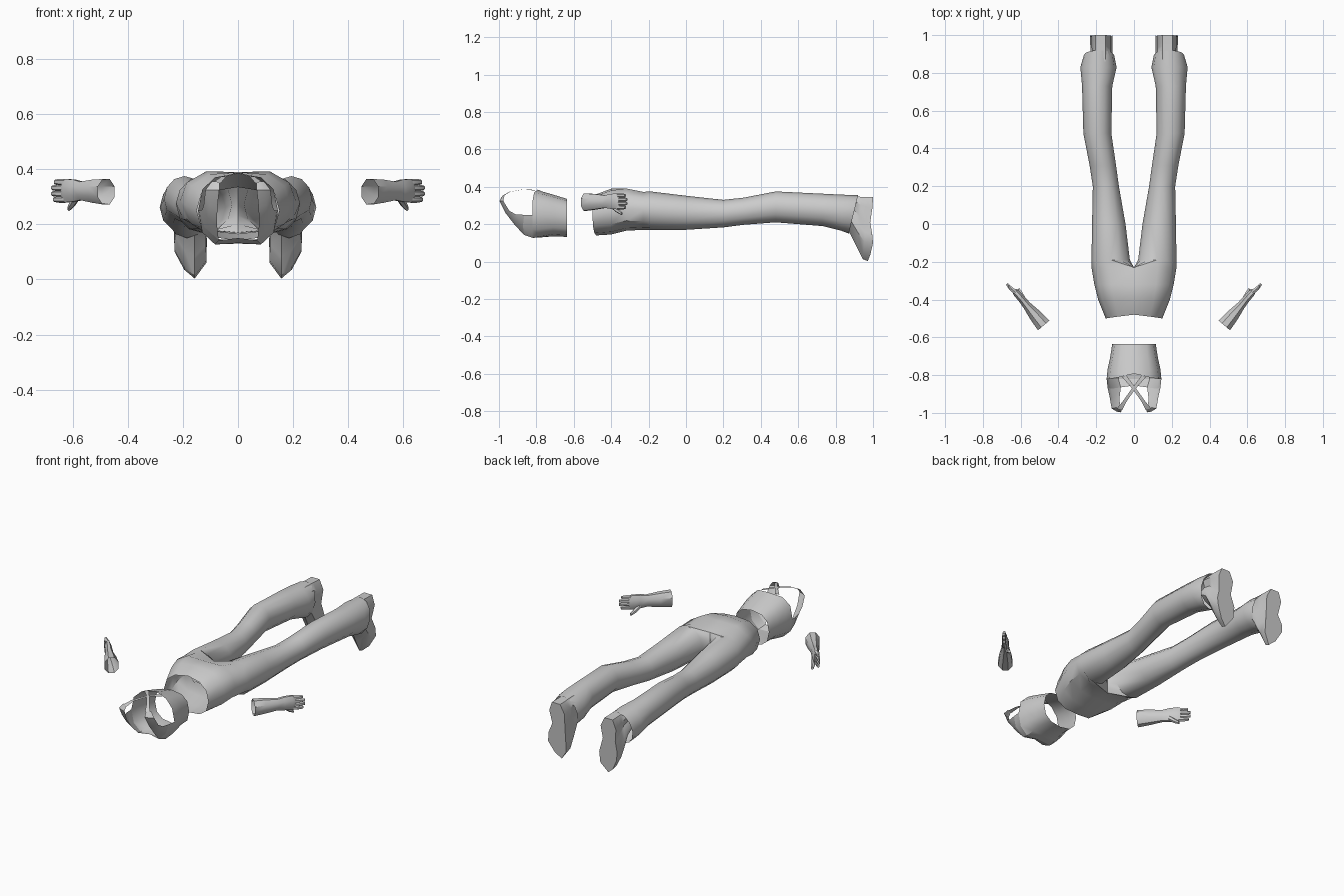
import bpy, bmesh, math
from mathutils import Vector

if "Cube" in bpy.data.objects:
    bpy.data.objects.remove(bpy.data.objects["Cube"])


def finish(name, verts, faces, mirror=True, angle=40, flip=False):
    """Make a mesh object, mirrored over x = 0 where asked."""
    bm = bmesh.new()
    vs = [bm.verts.new(v) for v in verts]
    for f in faces:
        if len({tuple(round(c, 5) for c in verts[i]) for i in f}) > 2:
            try:
                bm.faces.new([vs[i] for i in f])
            except ValueError:
                pass
    if mirror:  # drop walls lying on the mirror plane
        inner = [f for f in bm.faces if all(abs(v.co.x) < 1e-5 for v in f.verts)]
        bmesh.ops.delete(bm, geom=inner, context='FACES')
    bmesh.ops.remove_doubles(bm, verts=bm.verts, dist=1e-5)
    if mirror:
        dup = bmesh.ops.duplicate(bm, geom=bm.verts[:] + bm.edges[:] + bm.faces[:])["geom"]
        dv = [g for g in dup if isinstance(g, bmesh.types.BMVert)]
        df = [g for g in dup if isinstance(g, bmesh.types.BMFace)]
        for v in dv:
            v.co.x *= -1
        bmesh.ops.reverse_faces(bm, faces=df)
        bmesh.ops.remove_doubles(bm, verts=bm.verts, dist=1e-5)
    bmesh.ops.recalc_face_normals(bm, faces=bm.faces)
    me = bpy.data.meshes.new(name)
    bm.to_mesh(me)
    bm.free()
    ob = bpy.data.objects.new(name, me)
    bpy.context.collection.objects.link(ob)
    bpy.ops.object.select_all(action='DESELECT')
    ob.select_set(True)
    bpy.context.view_layer.objects.active = ob
    bpy.ops.object.shade_smooth_by_angle(angle=math.radians(angle))
    return ob


def loft(rings, closed=True, caps=(False, False)):
    n = len(rings[0])
    verts = [tuple(p) for r in rings for p in r]
    faces = []
    for k in range(len(rings) - 1):
        for i in range(n if closed else n - 1):
            j = (i + 1) % n
            faces.append((k * n + i, k * n + j, (k + 1) * n + j, (k + 1) * n + i))
    if caps[0]:
        faces.append(tuple(range(n))[::-1])
    if caps[1]:
        faces.append(tuple(range(len(verts) - n, len(verts))))
    return verts, faces


def tube(path, n=6, caps=(False, True)):
    """path: (x, y, z, half width, half height), swept in the xy direction."""
    rings = []
    for k, (x, y, z, w, h) in enumerate(path):
        a, b = path[max(k - 1, 0)], path[min(k + 1, len(path) - 1)]
        d = Vector((b[0] - a[0], b[1] - a[1], 0)).normalized()
        side = Vector((d.y, -d.x, 0))
        rings.append([Vector((x, y, z)) + side * w * math.cos(t) + Vector((0, 0, h * math.sin(t)))
                      for t in [2 * math.pi * (i + .5) / n for i in range(n)]])
    return loft(rings, True, caps)


# Trousers: half pelvis sections flowing into leg sections
def pelvis(y, w, z0, z1, dip=0.0, slant=0.0):
    zc, h, pts = (z0 + z1) / 2, (z1 - z0) / 2, []
    for i in range(7):
        t = -math.pi / 2 + i * math.pi / 6
        c, s = max(math.cos(t), 0), math.sin(t)
        z = zc + h * math.copysign(abs(s) ** .85, s) - (dip if i == 6 else 0)
        pts.append((0 if i in (0, 6) else w * c ** .85, y - slant * c, z))
    zt = pts[6][2]
    pts += [(0, y, zt + (z0 - zt) * i / 6) for i in range(1, 6)]
    return pts


def leg(y, xa, xb, z0, z1, hem=0.0):
    pts = []
    for i in range(12):
        t = -math.pi / 2 + i * math.pi / 6
        pts.append(((xa + xb) / 2 + (xb - xa) / 2 * math.cos(t), y + hem * math.sin(t),
                    (z0 + z1) / 2 + (z1 - z0) / 2 * math.sin(t)))
    return pts


trousers = [pelvis(-.48, .15, .14, .36, 0, .02), pelvis(-.40, .19, .145, .395, .005),
            pelvis(-.32, .21, .165, .405, .015), pelvis(-.23, .225, .17, .385, .03),
            leg(-.19, .022, .225, .17, .375), leg(0, .045, .222, .17, .352),
            leg(.2, .08, .218, .183, .33), leg(.31, .095, .235, .197, .342),
            leg(.48, .12, .268, .21, .375), leg(.73, .115, .275, .19, .363),
            leg(.83, .092, .284, .165, .358), leg(.895, .105, .265, .15, .355, .025)]
finish("trousers", *loft(trousers))

# Shoes: sole outline lofted up to the ankle
sole = [(.157, .003, .972), (.195, .035, .985), (.23, .10, 1), (.232, .15, .995), (.212, .21, .985),
        (.225, .29, .997), (.205, .345, 1), (.15, .345, 1), (.122, .29, .997), (.128, .21, .985),
        (.113, .13, .998), (.115, .06, .99)]


def shoe_ring(f, y_toe, y_heel, z_toe, narrow):
    out = []
    for x, z, y in sole:
        u = z / .35
        out.append((.172 + (x - .172) * narrow, y_toe + (y_heel - y_toe) * u if f else y,
                    z_toe + (.35 - z_toe) * u))
    return out


shoes = [shoe_ring(0, 0, 0, 0, 1), shoe_ring(1, .945, .975, .01, 1), shoe_ring(1, .91, .94, .08, .98),
         shoe_ring(1, .87, .92, .16, .95), shoe_ring(1, .84, .86, .19, .9)]
finish("shoes", *loft(shoes, True, (True, False)))

# Forearms, fingers and thumbs
finish("forearms", *tube([(.478, -.537, .318, .043, .05), (.52, -.487, .32, .037, .045),
                          (.567, -.431, .321, .024, .036), (.592, -.40, .322, .021, .043),
                          (.622, -.366, .322, .02, .046), (.634, -.352, .322, .013, .04)], 8))
for k in range(4):
    z = .29 + .021 * k
    reach = (.85, 1, 1, .8)[k]
    finish(f"finger_{k + 1}", *tube([(.626, -.362, z, .013, .012),
                                     (.626 + .026 * reach, -.362 + .02 * reach, z, .012, .012),
                                     (.626 + .047 * reach, -.362 + .045 * reach, z, .007, .009)]))
finish("thumbs", *tube([(.585, -.395, .30, .013, .018), (.60, -.368, .275, .013, .015),
                        (.613, -.343, .257, .008, .009)]))


# Sleeveless top: open half rings from belly (down) to back (up)
def torso(y, w, z0, z1, shift=(0,) * 7, dip=0):
    zc, h = (z0 + z1) / 2, (z1 - z0) / 2
    pts = []
    for i in range(7):
        t = -math.pi / 2 + i * math.pi / 6
        s = math.sin(t)
        x = 0 if i in (0, 6) else w * math.cos(t) ** .8
        pts.append((x, y + shift[i], zc + h * math.copysign(abs(s) ** .8, s) + (dip if i == 0 else 0)))
    return pts


body = [torso(-.635, .115, .132, .335), torso(-.71, .127, .135, .358), torso(-.77, .14, .122, .375, dip=.008),
        torso(-.82, .145, .112, .385, (0, 0, 0, 0, 0, .008, .028), .02)]
v, f = loft(body, closed=False)
finish("tank_top_body", v, f)

# Front bib rising from the bust to the shoulder straps
edge = body[-1][:4]
mid = [(0, -.855, .15), (.07, -.865, .142), (.122, -.872, .19), (.14, -.865, .25)]
finish("tank_top_front", *loft([edge, mid], closed=False))
strap = [[mid[1], mid[2], mid[3]],
         [(.076, -.915, .195), (.11, -.92, .222), (.13, -.91, .252)],
         [(.075, -.965, .26), (.103, -.962, .27), (.124, -.945, .272)],
         [(.068, -.997, .325), (.092, -.993, .325), (.118, -.977, .325)],
         [(.066, -.982, .352), (.08, -.979, .355), (.095, -.97, .355)]]
finish("shoulder_straps", *loft(strap, closed=False))

# Crossed back straps
cross = [[(.062, -.985, .35), (.09, -.975, .352)],
         [(.043, -.945, .373), (.06, -.94, .373)],
         [(-.008, -.872, .386), (.008, -.866, .386)],
         [(-.062, -.812, .38), (-.042, -.8, .383)]]
finish("back_straps", *loft(cross, closed=False))
